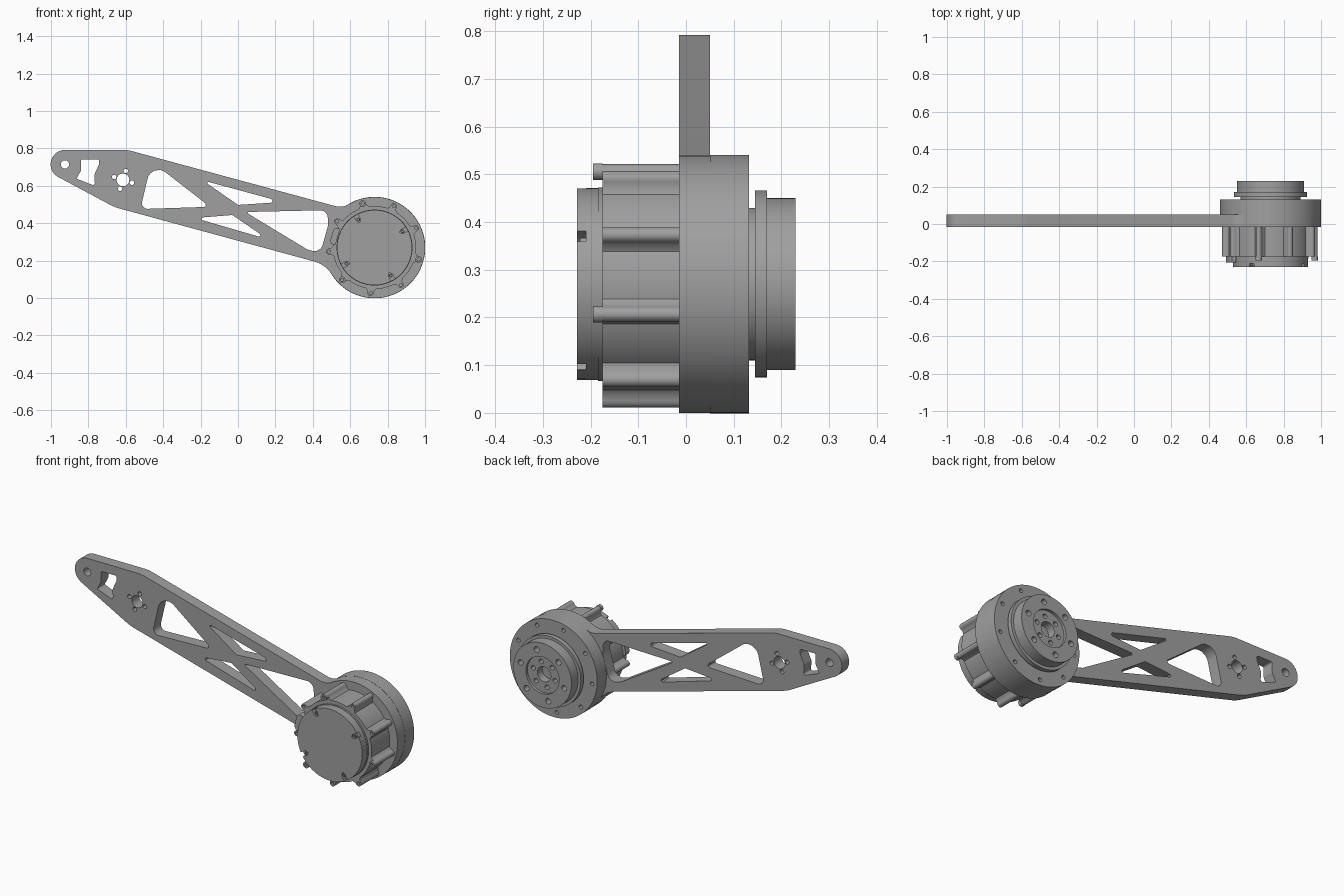
import bpy, bmesh
from math import sin, cos, radians, pi, tau
from mathutils import Vector, Matrix

if "Cube" in bpy.data.objects:
    bpy.data.objects.remove(bpy.data.objects["Cube"])

GREY = (0.35, 0.35, 0.35, 1)
metal = bpy.data.materials.new("grey metal")
metal.use_nodes = True
metal.diffuse_color = GREY
metal.node_tree.nodes["Principled BSDF"].inputs["Base Color"].default_value = GREY

HUB = Vector((0.73, 0.27))


def polar(c, r, deg):
    return Vector((c[0] + r * cos(radians(deg)), c[1] + r * sin(radians(deg))))


def arc(c, r, a, b, n):
    return [polar(c, r, a + (b - a) * i / n) for i in range(n + 1)]


def circle(c, r, n=20):
    return arc(c, r, 0, 360, n)[:-1]


def hole_ring(c, dist, r, count, start):
    return [circle(polar(c, dist, start + 360 * i / count), r, 14) for i in range(count)]


def rounded(corners):
    """Closed loop from (x, z, radius) corners with true fillets."""
    pts, n = [], len(corners)
    for i, (x, z, r) in enumerate(corners):
        p = Vector((x, z))
        if r == 0:
            pts.append(p)
            continue
        u = (Vector(corners[i - 1][:2]) - p).normalized()
        v = (Vector(corners[(i + 1) % n][:2]) - p).normalized()
        half = u.angle(v) / 2
        c = p + (u + v).normalized() * r / sin(half)
        t = r * cos(half) / sin(half)
        a, b = p + u * t - c, p + v * t - c
        pts += [c + a.lerp(b, k / 6).normalized() * r for k in range(7)]
    return pts


def featured_circle(r, start, count, half, tip):
    """Circle about the hub, interrupted by a repeated (radial, tangential) shape."""
    pts, step = [], 360 / count
    for i in range(count):
        a = start + i * step
        out = polar((0, 0), 1, a)
        side = Vector((-out.y, out.x))
        pts += [HUB + out * d + side * s for d, s in tip]
        pts += arc(HUB, r, a + half, a + step - half, 14)
    return pts


def plate(name, loops, y0, y1):
    """Extrude an outline with holes along y."""
    cu = bpy.data.curves.new(name, 'CURVE')
    cu.dimensions, cu.fill_mode, cu.extrude = '2D', 'BOTH', (y1 - y0) / 2
    for loop in loops:
        sp = cu.splines.new('POLY')
        sp.points.add(len(loop) - 1)
        for pt, p in zip(sp.points, loop):
            pt.co = (p[0], p[1], 0, 1)
        sp.use_cyclic_u = True
    tmp = bpy.data.objects.new(name + "_outline", cu)
    bpy.context.collection.objects.link(tmp)
    dg = bpy.context.evaluated_depsgraph_get()
    me = bpy.data.meshes.new_from_object(tmp.evaluated_get(dg))
    bpy.data.objects.remove(tmp)
    me.transform(Matrix.Translation((0, (y0 + y1) / 2, 0)) @ Matrix.Rotation(pi / 2, 4, 'X'))
    bm = bmesh.new()
    bm.from_mesh(me)
    bmesh.ops.remove_doubles(bm, verts=bm.verts, dist=1e-5)
    bmesh.ops.recalc_face_normals(bm, faces=bm.faces)
    bm.to_mesh(me)
    bm.free()
    me.name = name
    me.materials.clear()
    me.materials.append(metal)
    ob = bpy.data.objects.new(name, me)
    bpy.context.collection.objects.link(ob)
    bpy.ops.object.select_all(action='DESELECT')
    ob.select_set(True)
    bpy.context.view_layer.objects.active = ob
    bpy.ops.object.shade_smooth_by_angle(angle=radians(30))
    return ob


def disc(name, r, y0, y1, c=HUB, holes=(), n=96):
    return plate(name, [circle(c, r, n), *holes], y0, y1)


# Arm: tapered outline that runs into the motor ring
END = (-0.925, 0.715)
outline = [(*p, 0) for p in arc(END, 0.077, 241, 90, 14)]
outline += [(-0.59, 0.792, 0.19), (0.559, 0.481, 0.09)]
outline += [(*p, 0) for p in arc(HUB, 0.27, 121, -148, 80)]
outline += [(0.465, 0.18, 0.16), (-0.66, 0.486, 0.25)]

# Arm cut-outs: small window and four truss openings
window = [(-0.84, 0.742, 0.01), (-0.743, 0.742, 0.01), (-0.743, 0.715, 0.03),
          (-0.768, 0.66, 0.03), (-0.765, 0.6, 0.01), (-0.863, 0.638, 0.006),
          (-0.838, 0.685, 0.03)]
truss = [
    [(-0.462, 0.73, 0.06), (-0.15, 0.488, 0.012), (-0.522, 0.476, 0.03)],
    [(-0.19, 0.63, 0.006), (0.2, 0.524, 0.012), (0.18, 0.51, 0.006), (0.0, 0.498, 0.015)],
    [(-0.23, 0.428, 0.008), (-0.03, 0.444, 0.015), (0.158, 0.315, 0.008)],
    [(0.04, 0.46, 0.005), (0.478, 0.47, 0.04), (0.482, 0.39, 0.05),
     (0.44, 0.24, 0.045), (0.37, 0.26, 0.03)],
]
PIVOT = (-0.615, 0.632)
plate("arm", [rounded(outline), rounded(window), *map(rounded, truss),
              circle(END, 0.022), circle(PIVOT, 0.034, 28),
              *hole_ring(PIVOT, 0.05, 0.012, 4, 72)], -0.015, 0.05)

# Motor body with nine screw lugs
LUGS, LUG_START, LUG_DIST = 9, 105, 0.244
lug_tip = [(LUG_DIST + 0.016 * cos(t), 0.016 * sin(t))
           for t in [radians(-90 + 22.5 * k) for k in range(9)]]
lug_tip = [(0.232, -0.018)] + lug_tip + [(0.232, 0.018)]
plate("motor_body", [featured_circle(0.222, LUG_START, LUGS, 7, lug_tip),
                     *hole_ring(HUB, LUG_DIST, 0.008, LUGS, LUG_START)], -0.175, -0.015)
for i in range(3):
    c = polar(HUB, LUG_DIST, LUG_START + 120 * i)
    disc("body_screw_%d" % (i + 1), 0.0175, -0.195, -0.175, c, [circle(c, 0.009, 6)], 24)

# Front cap with four edge notches and their screws
disc("cap_collar", 0.203, -0.185, -0.175)
disc("cap_base", 0.201, -0.21, -0.185)
notch = [(0.2, -0.012), (0.17, -0.012), (0.161, -0.007), (0.158, 0),
         (0.161, 0.007), (0.17, 0.012), (0.2, 0.012)]
plate("cap_front", [featured_circle(0.201, 30, 4, 3.6, notch)], -0.229, -0.21)
for i in range(4):
    c = polar(HUB, 0.173, 30 + 90 * i)
    disc("cap_screw_%d" % (i + 1), 0.01, -0.222, -0.21, c, [circle(c, 0.005, 6)], 20)

# Cable connector on the arm side of the body
out = polar((0, 0), 1, 164)
side = Vector((-out.y, out.x))
box = [HUB + out * d + side * s for d, s in
       [(0.205, -0.045), (0.228, -0.045), (0.238, -0.03), (0.238, 0.03), (0.228, 0.045), (0.205, 0.045)]]
plate("cable_connector", [box], -0.205, -0.17)

# Rear flange and output rotor
disc("rear_flange", 0.271, 0.05, 0.132, holes=hole_ring(HUB, 0.24, 0.011, LUGS, LUG_START))
disc("rotor_neck", 0.16, 0.132, 0.145)
disc("rotor_lip", 0.196, 0.145, 0.17)
disc("rotor_rim", 0.18, 0.17, 0.23,
     holes=[circle(HUB, 0.103, 64), *hole_ring(HUB, 0.14, 0.016, 6, 15)])
disc("rotor_centre", 0.103, 0.17, 0.215,
     holes=[circle(HUB, 0.042, 32), *hole_ring(HUB, 0.07, 0.013, 6, 15)])
